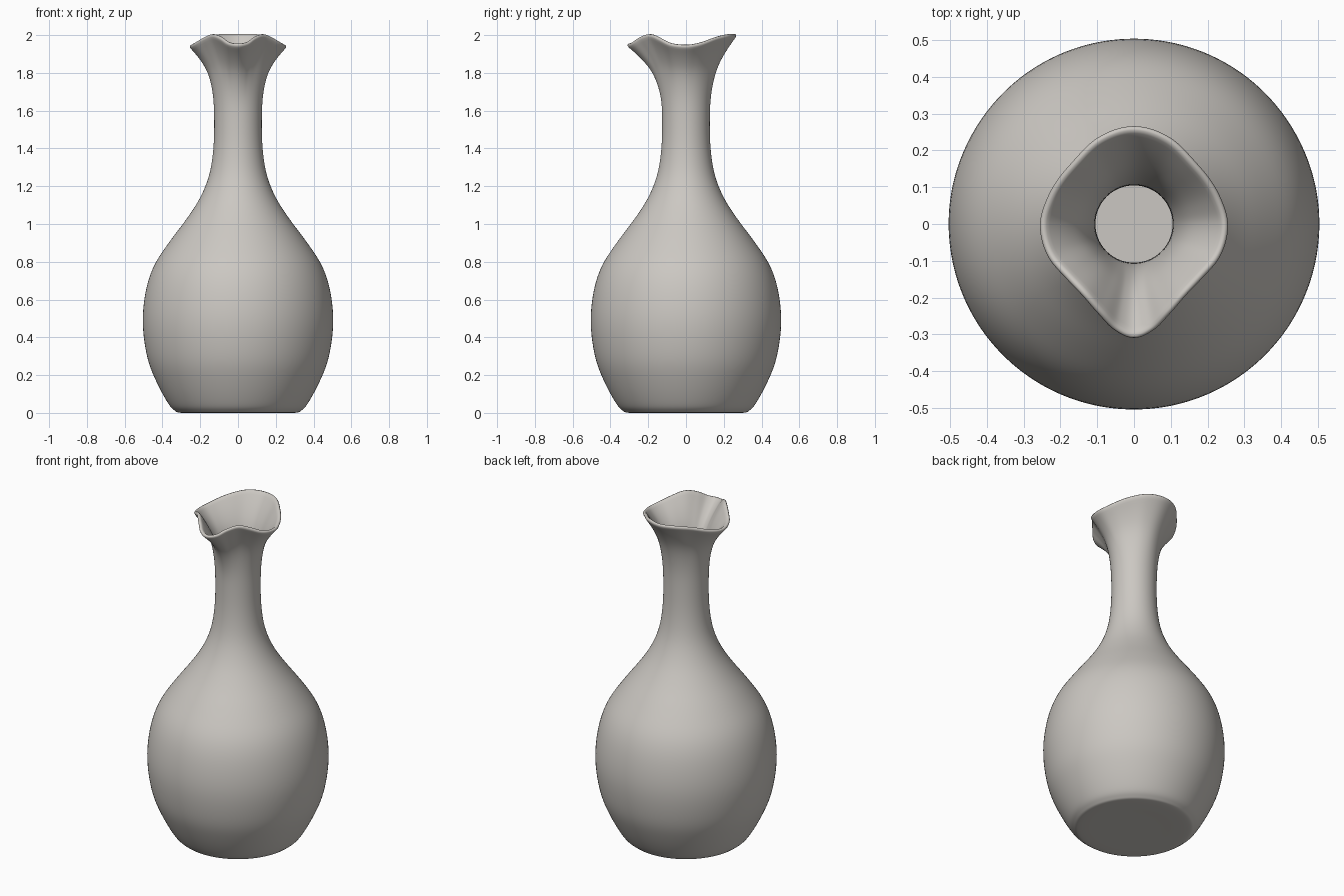
import bpy, bmesh, math

if "Cube" in bpy.data.objects:
    bpy.data.objects.remove(bpy.data.objects["Cube"])


def spline(pts, steps, closed=False):
    """Catmull-Rom curve through points of any dimension."""
    n, out = len(pts), []
    for i in range(n if closed else n - 1):
        ids = [i - 1, i, i + 1, i + 2]
        ids = [j % n if closed else min(max(j, 0), n - 1) for j in ids]
        if closed:
            a, b, c, d = (list(pts[j]) for j in ids)
            # unwrap the angle across the seam
            if i == 0: a[0] -= 360
            if i == n - 1: c[0] += 360
            if i >= n - 2: d[0] += 360
        else:
            a, b, c, d = (pts[j] for j in ids)
        for s in range(steps):
            t = s / steps
            out.append(tuple(0.5 * (2 * q + (r - p) * t + (2 * p - 5 * q + 4 * r - u) * t * t
                       + (3 * q - p - 3 * r + u) * t ** 3) for p, q, r, u in zip(a, b, c, d)))
    return out if closed else out + [pts[-1]]


# body profile: radius, height
profile = spline([(0.15, 0), (0.30, 0), (0.335, 0.012), (0.37, 0.05), (0.43, 0.16), (0.48, 0.29),
                  (0.505, 0.47), (0.49, 0.64), (0.445, 0.78), (0.36, 0.91), (0.27, 1.03),
                  (0.20, 1.14), (0.152, 1.26), (0.13, 1.40), (0.126, 1.56), (0.133, 1.69),
                  (0.157, 1.80), (0.20, 1.88), (0.255, 1.95)], 3)

# wavy lip: angle from the spout (front), radius, height
half = [(0, 0.316, 1.945), (11, 0.298, 1.955), (22, 0.268, 1.985), (36, 0.245, 2.0),
        (52, 0.242, 1.98), (70, 0.256, 1.95), (90, 0.261, 1.94), (108, 0.251, 1.952),
        (135, 0.243, 1.985), (158, 0.261, 2.0), (180, 0.272, 2.0)]
lip = spline(half + [(360 - a, r, z) for a, r, z in half[-2:0:-1]], 5, True)

# carafe: lathe rings that blend into the lip shape towards the top
bm = bmesh.new()
rings = []
for r, z in profile:
    w = max(0, (z - 1.6) / 0.35) ** 2
    ring = []
    for ang, lr, lz in lip:
        a = math.radians(ang)
        rr = r + w * (lr - 0.255)
        ring.append(bm.verts.new((rr * math.sin(a), -rr * math.cos(a), z + w * (lz - 1.95))))
    rings.append(ring)
n = len(lip)
for lo, hi in zip(rings, rings[1:]):
    for i in range(n):
        j = (i + 1) % n
        bm.faces.new((lo[i], lo[j], hi[j], hi[i]))
centre = bm.verts.new((0, 0, 0))
for i in range(n):
    bm.faces.new((rings[0][(i + 1) % n], rings[0][i], centre))
bmesh.ops.recalc_face_normals(bm, faces=bm.faces)
if next(f for f in bm.faces if centre in f.verts).normal.z > 0:
    bmesh.ops.reverse_faces(bm, faces=bm.faces)
for f in bm.faces:
    f.smooth = True
mesh = bpy.data.meshes.new("carafe")
bm.to_mesh(mesh)
bm.free()
carafe = bpy.data.objects.new("carafe", mesh)
bpy.context.collection.objects.link(carafe)

# wall thickness and rounded lip
wall = carafe.modifiers.new("wall", 'SOLIDIFY')
wall.thickness = 0.021
wall.offset = -1
soft = carafe.modifiers.new("soft", 'SUBSURF')
soft.levels = soft.render_levels = 1

mat = bpy.data.materials.new("warm grey ceramic")
mat.diffuse_color = (0.60, 0.575, 0.54, 1)
mat.use_nodes = True
mat.node_tree.nodes["Principled BSDF"].inputs["Base Color"].default_value = mat.diffuse_color
mesh.materials.append(mat)
